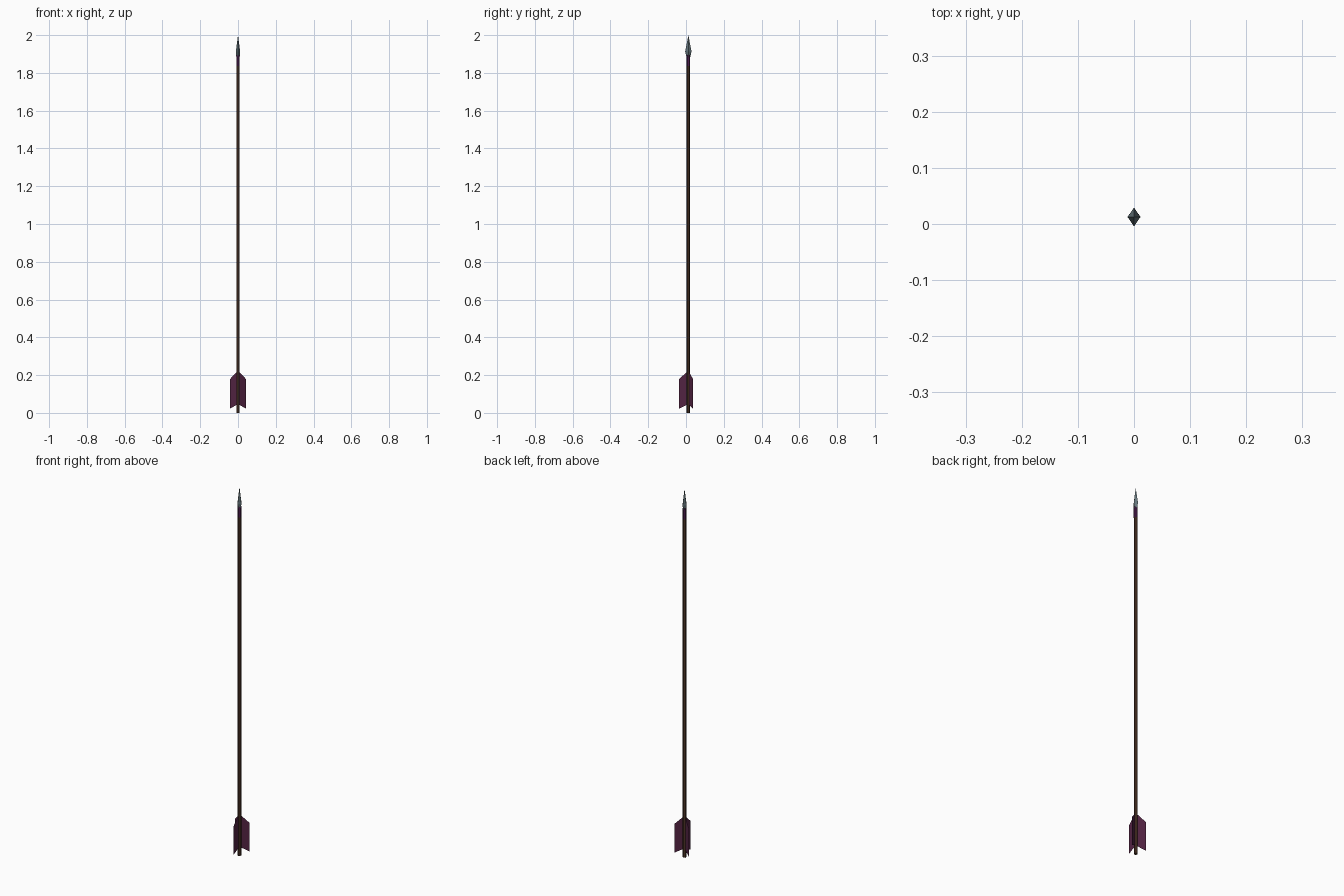
import bpy, bmesh, math

if "Cube" in bpy.data.objects:
    bpy.data.objects.remove(bpy.data.objects["Cube"])

AXIS_Y = 0.0125   # shaft axis, offset so the three feathers are centred


def material(name, rgb):
    m = bpy.data.materials.new(name)
    m.diffuse_color = (*rgb, 1)
    m.use_nodes = True
    m.node_tree.nodes["Principled BSDF"].inputs["Base Color"].default_value = m.diffuse_color
    return m


wood = material("dark_wood", (0.07, 0.032, 0.018))
steel = material("grey_steel", (0.13, 0.18, 0.20))
plum = material("plum_feather", (0.085, 0.017, 0.055))
thread = material("purple_thread", (0.065, 0.010, 0.065))


def finish(name, bm, mat):
    me = bpy.data.meshes.new(name)
    bm.to_mesh(me)
    bm.free()
    ob = bpy.data.objects.new(name, me)
    bpy.context.collection.objects.link(ob)
    ob.location.y = AXIS_Y
    me.materials.append(mat)
    return ob


def loft(name, sides, rings, mat, turn=0.0):
    """Stack of rings (z, radius x, radius y); a zero radius makes a point."""
    bm = bmesh.new()
    loops = []
    for z, rx, ry in rings:
        loops.append([bm.verts.new((rx * math.cos(turn + math.tau * i / sides),
                                    ry * math.sin(turn + math.tau * i / sides), z))
                      for i in range(sides)])
    for a, b in zip(loops, loops[1:]):
        for i in range(sides):
            j = (i + 1) % sides
            bm.faces.new((a[i], a[j], b[j], b[i]))
    bm.faces.new(loops[0][::-1])
    bm.faces.new(loops[-1])
    bmesh.ops.remove_doubles(bm, verts=bm.verts, dist=1e-5)
    bmesh.ops.recalc_face_normals(bm, faces=bm.faces)
    return finish(name, bm, mat)


# Shaft
loft("shaft", 6, [(0, 0.0092, 0.0092), (1.87, 0.0092, 0.0092)], wood, math.pi / 6)

# Thread binding below the head
loft("head_binding", 6, [(1.837, 0.0098, 0.0098), (1.895, 0.0098, 0.0098)],
     thread, math.pi / 6)

# Diamond section arrow head
loft("arrow_head", 4, [(1.885, 0.009, 0.010), (1.913, 0.0115, 0.0168),
                       (2.0, 0, 0)], steel)

# Three flat feathers, one pointing to the front
profile = [(0.004, 0.045), (0.05, 0.022), (0.05, 0.178), (0.009, 0.216), (0.004, 0.216)]
for k in range(3):
    a = -math.pi / 2 + k * math.tau / 3
    bm = bmesh.new()
    bm.faces.new([bm.verts.new((r * math.cos(a), r * math.sin(a), z)) for r, z in profile])
    finish(f"feather_{k + 1}", bm, plum)
